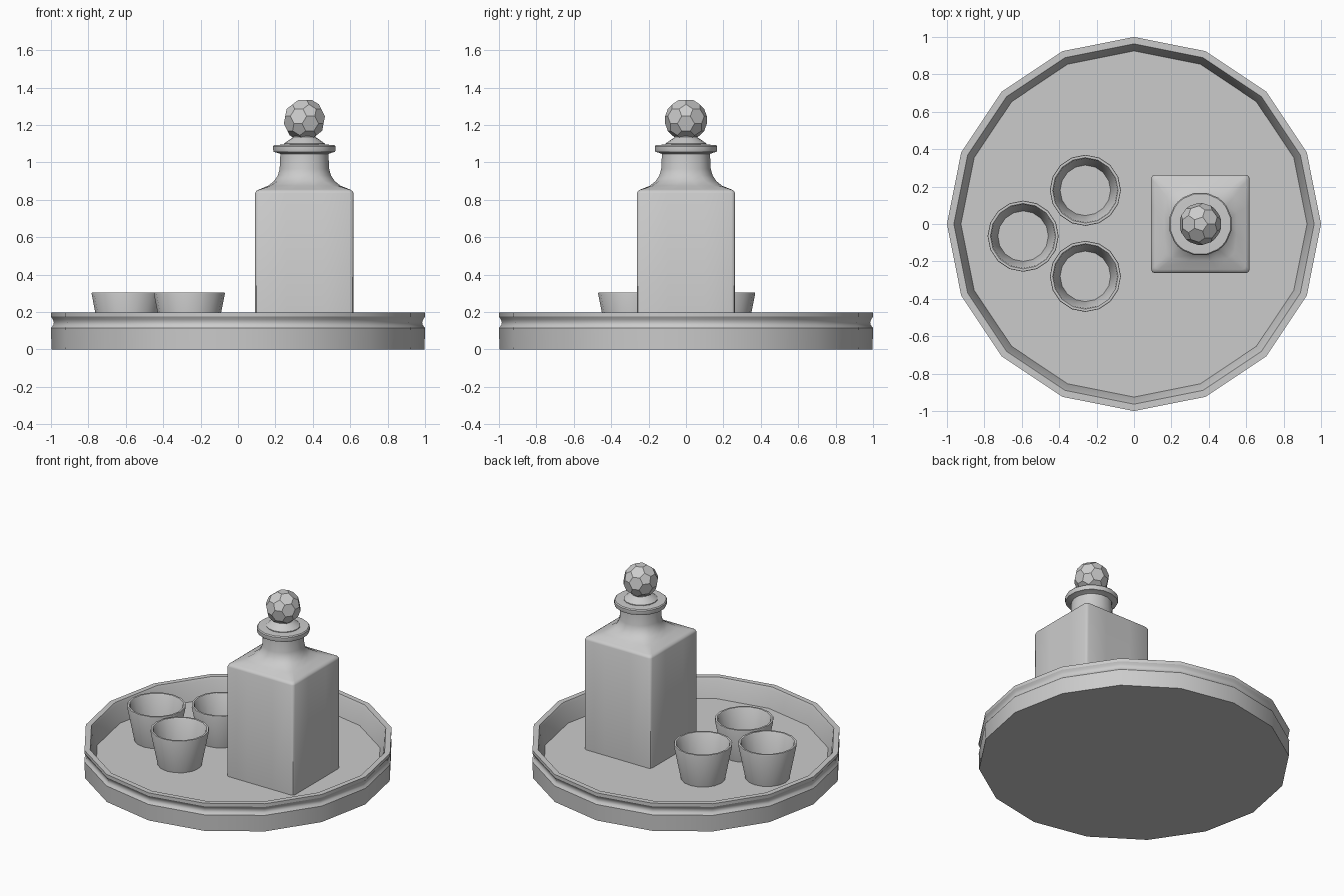
import bpy, bmesh
from math import sin, cos, pi, radians
from mathutils import Vector

if "Cube" in bpy.data.objects:
    bpy.data.objects.remove(bpy.data.objects["Cube"])


def finish(name, bm, angle=30):
    bmesh.ops.recalc_face_normals(bm, faces=bm.faces)
    me = bpy.data.meshes.new(name)
    bm.to_mesh(me)
    bm.free()
    ob = bpy.data.objects.new(name, me)
    bpy.context.collection.objects.link(ob)
    bpy.context.view_layer.objects.active = ob
    bpy.ops.object.select_all(action='DESELECT')
    ob.select_set(True)
    bpy.ops.object.shade_smooth_by_angle(angle=radians(angle))
    return ob


def loft(name, rings, angle=30):
    """Skin a stack of rings and cap both ends."""
    bm = bmesh.new()
    vs = [[bm.verts.new(p) for p in r] for r in rings]
    n = len(vs[0])
    for a, b in zip(vs, vs[1:]):
        for i in range(n):
            j = (i + 1) % n
            bm.faces.new((a[i], a[j], b[j], b[i]))
    bm.faces.new(vs[0])
    bm.faces.new(vs[-1])
    return finish(name, bm, angle)


def circle(r, z, n=16, c=(0, 0)):
    return [Vector((c[0] + r * cos(2 * pi * i / n), c[1] + r * sin(2 * pi * i / n), z))
            for i in range(n)]


def lathe(name, profile, n=16, c=(0, 0)):
    return loft(name, [circle(r, z, n, c) for r, z in profile])


# Tray: raised rim with a shallow groove outside
lathe("tray", [(0.997, 0), (1, 0.115), (0.988, 0.13), (0.985, 0.145), (0.99, 0.16),
               (1, 0.175), (1, 0.197), (0.963, 0.197), (0.955, 0.18), (0.925, 0.06)])

# Three tumblers
for k, c in enumerate([(-0.26, 0.18), (-0.26, -0.28), (-0.593, -0.065)]):
    lathe(f"cup_{k + 1}", [(0.143, 0.06), (0.19, 0.298), (0.188, 0.305), (0.175, 0.305),
                           (0.17, 0.298), (0.135, 0.085)], 16, c)

# Bottle: square body blending into a round neck
BC = (0.355, 0.0)


def blend_ring(h, z, t, bev=0.02):
    """Rounded square of half width h (t=0) through to a circle (t=1)."""
    pts = []
    for q in range(4):
        side = []
        for i in range(4):
            a = -pi / 4 + (i + 0.5) * pi / 8
            s = (-1, -0.4, 0.4, 1)[i] * (h - bev)
            side.append(Vector((h, s)).lerp(Vector((h * cos(a), h * sin(a))), t))
        k = (h - bev * 0.293)
        side.append(Vector((k, k)).lerp(Vector((h * cos(pi / 4), h * sin(pi / 4))), t))
        for p in side:
            x, y = p
            for _ in range(q):
                x, y = -y, x
            pts.append(Vector((BC[0] + x, BC[1] + y, z)))
    return pts


loft("bottle", [blend_ring(*r) for r in [
    (0.263, 0.06, 0), (0.263, 0.835, 0), (0.257, 0.847, 0), (0.243, 0.855, 0),
    (0.195, 0.875, 0.4), (0.165, 0.9, 0.8), (0.145, 0.93, 1), (0.135, 0.965, 1),
    (0.131, 1.045, 1), (0.15, 1.052, 1), (0.167, 1.056, 1), (0.17, 1.066, 1),
    (0.17, 1.086, 1), (0.164, 1.093, 1), (0.115, 1.095, 1)]], 40)

# Stopper foot and faceted knob
lathe("stopper_foot", [(0.11, 1.085), (0.11, 1.1), (0.085, 1.118), (0.06, 1.135),
                       (0.06, 1.17)], 16, BC)
bm = bmesh.new()
bmesh.ops.create_icosphere(bm, subdivisions=1, radius=1)
bmesh.ops.bevel(bm, geom=bm.verts[:], offset=33.3, offset_type='PERCENT',
                affect='VERTICES', segments=1)
for v in bm.verts:
    v.co = v.co.normalized() * 0.114 + Vector((BC[0], BC[1], 1.227))
finish("stopper_knob", bm)
